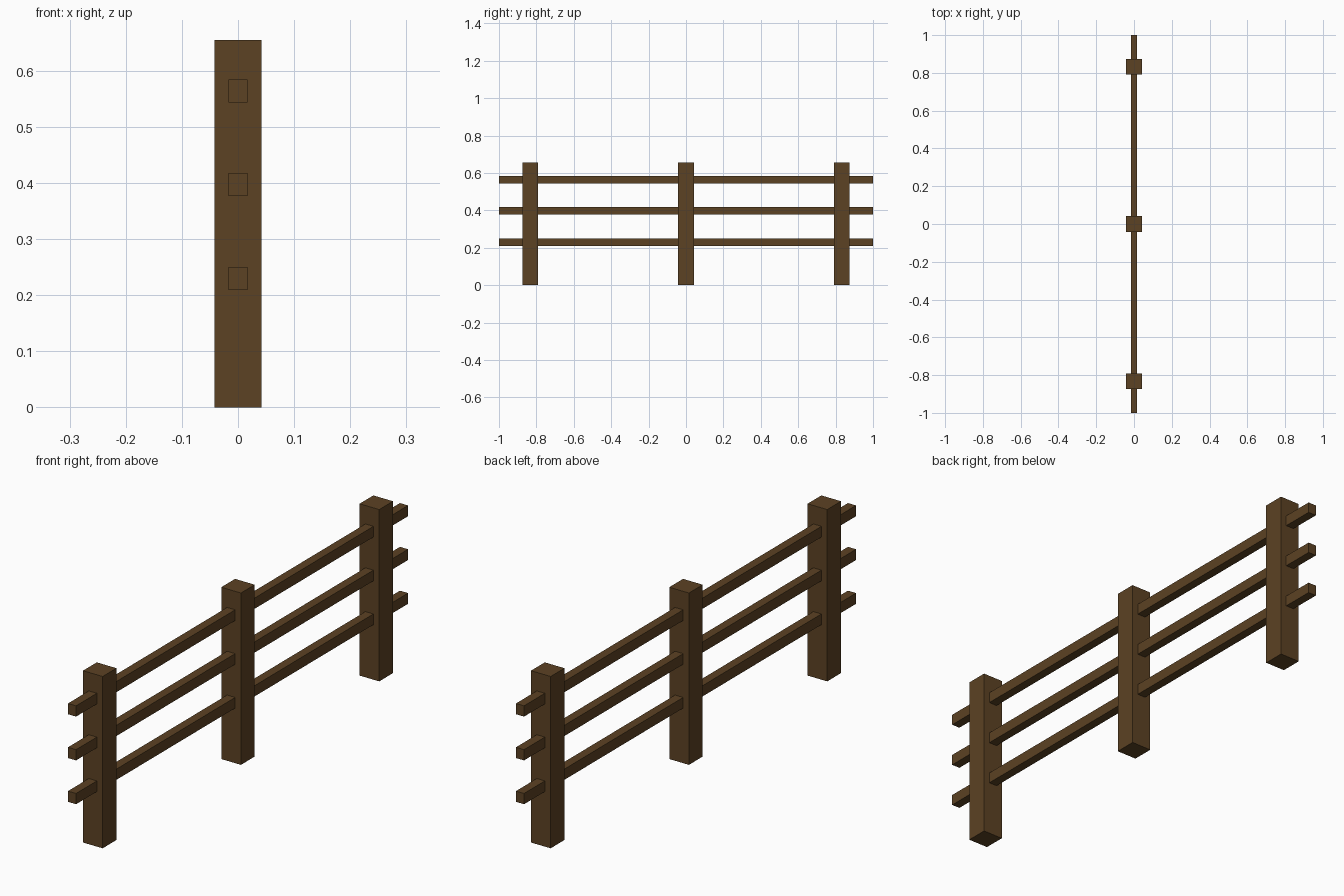
import bpy

if "Cube" in bpy.data.objects:
    bpy.data.objects.remove(bpy.data.objects["Cube"])

# One brown wood colour for the whole fence
wood = bpy.data.materials.new("brown_wood")
wood.diffuse_color = (0.107, 0.054, 0.017, 1.0)
wood.use_nodes = True
wood.node_tree.nodes["Principled BSDF"].inputs["Base Color"].default_value = wood.diffuse_color


def box(name, size, centre):
    """Add a box of the given full size at the given centre."""
    bpy.ops.mesh.primitive_cube_add(size=1, location=centre)
    obj = bpy.context.object
    obj.name = name
    obj.scale = size
    bpy.ops.object.transform_apply(location=False, rotation=False, scale=True)
    obj.data.materials.append(wood)
    return obj


POST_WIDTH, POST_HEIGHT = 0.083, 0.655
RAIL_WIDTH, RAIL_HEIGHT, RAIL_LENGTH = 0.034, 0.041, 2.0

# Three square posts standing on the ground
for name, y in (("front", -0.833), ("middle", 0.0), ("back", 0.833)):
    box(f"{name}_post", (POST_WIDTH, POST_WIDTH, POST_HEIGHT), (0, y, POST_HEIGHT / 2))

# Three long rails running through the posts
for name, z in (("lower", 0.230), ("middle", 0.397), ("upper", 0.564)):
    box(f"{name}_rail", (RAIL_WIDTH, RAIL_LENGTH, RAIL_HEIGHT), (0, 0, z))
